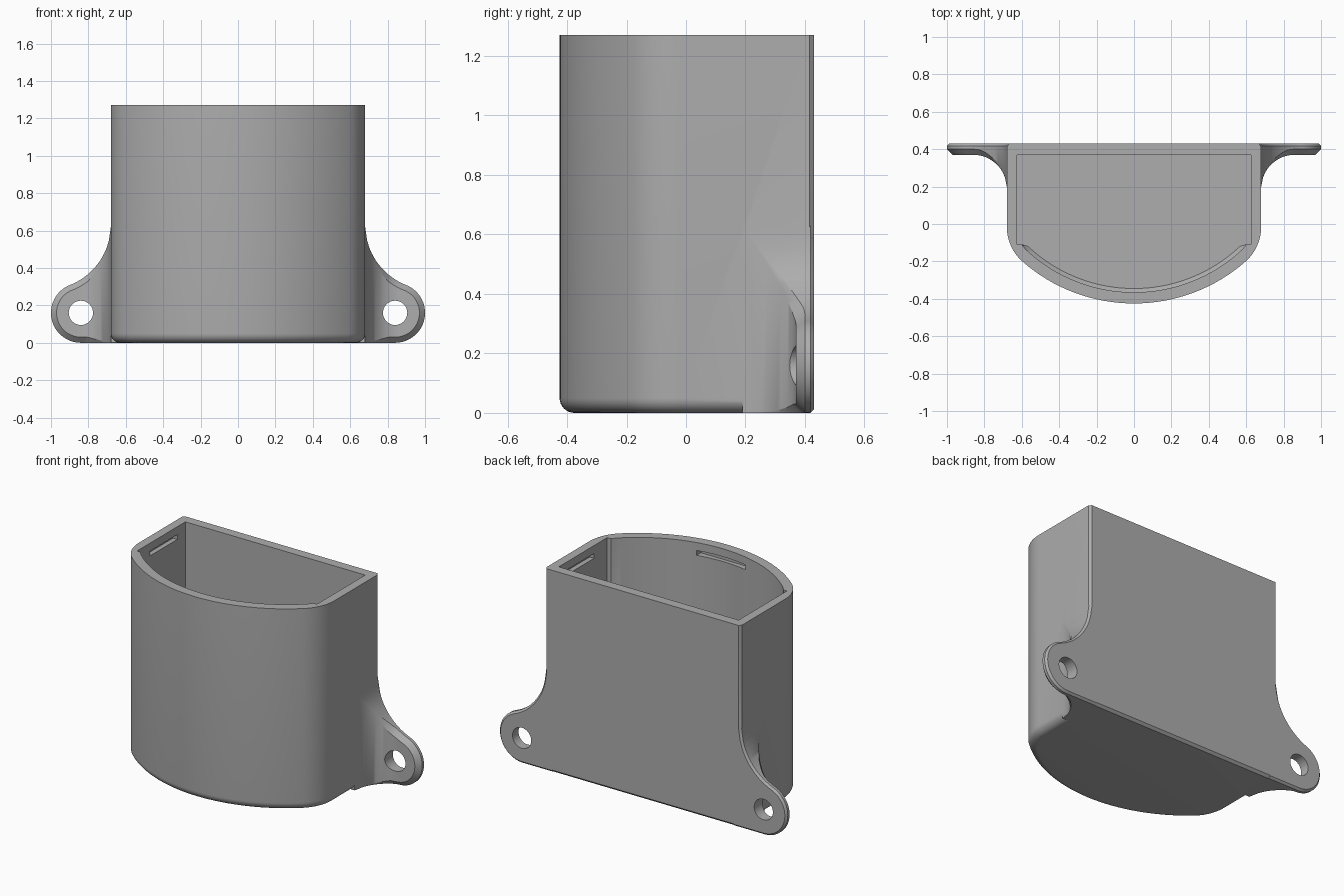
import bpy, bmesh
from math import sin, cos, pi, sqrt, atan2

cube = bpy.data.objects.get("Cube")
if cube:
    bpy.data.objects.remove(cube)

grey = bpy.data.materials.new("matte grey")
grey.use_nodes = True
colour = (0.42, 0.42, 0.42, 1)
grey.diffuse_color = colour
grey.node_tree.nodes["Principled BSDF"].inputs["Base Color"].default_value = colour

HEIGHT, HALF, BACK = 1.27, 0.68, 0.43
ARC_Y, ARC_R, CORNER_R = 0.48, 0.905, 0.25


def loft(name, rings):
    """Closed solid through rings of equal point count."""
    bm = bmesh.new()
    loops = [[bm.verts.new(p) for p in ring] for ring in rings]
    n = len(loops[0])
    for a, b in zip(loops, loops[1:]):
        for i in range(n):
            j = (i + 1) % n
            bm.faces.new((a[i], a[j], b[j], b[i]))
    bm.faces.new(loops[0])
    bm.faces.new(loops[-1])
    bmesh.ops.remove_doubles(bm, verts=bm.verts, dist=1e-5)
    bmesh.ops.dissolve_degenerate(bm, edges=bm.edges, dist=1e-5)
    bmesh.ops.recalc_face_normals(bm, faces=bm.faces)
    mesh = bpy.data.meshes.new(name)
    bm.to_mesh(mesh)
    bm.free()
    mesh.materials.append(grey)
    obj = bpy.data.objects.new(name, mesh)
    bpy.context.collection.objects.link(obj)
    return obj


def box(name, x, y, z):
    return loft(name, [[(x[0], y[0], h), (x[1], y[0], h), (x[1], y[1], h), (x[0], y[1], h)] for h in z])


def combine(target, tool, operation):
    """Apply a boolean and drop the tool."""
    mod = target.modifiers.new("join", "BOOLEAN")
    mod.object, mod.operation, mod.solver = tool, operation, "EXACT"
    bpy.context.view_layer.objects.active = target
    bpy.ops.object.modifier_apply(modifier=mod.name)
    bpy.data.objects.remove(tool)


def mirrored(half, z):
    """Full ring from the +x half, listed back to front."""
    return [(x, y, z) for x, y in half] + [(-x, y, z) for x, y in reversed(half) if x > 1e-6]


def body_half(d, back):
    """Outer D outline, inset by d."""
    cx = HALF - CORNER_R
    drop = sqrt((ARC_R - CORNER_R) ** 2 - cx ** 2)
    turn = atan2(drop, cx)
    r, big = CORNER_R - d, ARC_R - d
    pts = [(HALF - d - 0.013, BACK - back), (HALF - d, BACK - 0.015 - back)]
    pts += [(cx + r * cos(turn * i / 12), ARC_Y - drop - r * sin(turn * i / 12)) for i in range(13)]
    for i in range(1, 17):
        a = turn + (pi / 2 - turn) * i / 16
        pts.append((big * cos(a), ARC_Y - big * sin(a)))
    return pts


def cavity_half(r):
    """Inner outline with a small step before the curved front."""
    start = atan2(0.595, 0.6)
    pts = [(0.625, 0.37), (0.625, -0.11), (0.6, -0.11)]
    for i in range(1, 25):
        a = start + (pi / 2 - start) * i / 24
        pts.append((r * cos(a), ARC_Y - r * sin(a)))
    return pts


# Cup with a rounded bottom edge
rings = []
for i in range(9):
    a = pi / 2 * i / 8
    z = 0.05 * (1 - cos(a))
    rings.append(mirrored(body_half(0.05 * (1 - sin(a)), max(0, 0.015 - z)), z))
rings.append(mirrored(body_half(0, 0), HEIGHT))
body = loft("cup_holder", rings)

# Mounting ears: round tab, concave top edge, curved blend into the wall
EAR_X, EAR_R, SWEEP = 0.84, 0.16, 0.345


def ear_edges(x, d):
    r, s = EAR_R - d, SWEEP + d
    bulge = sqrt(max(0, r * r - (x - EAR_X) ** 2))
    low = EAR_R - (bulge if x > EAR_X else r)
    if x > 0.899:
        return low, EAR_R + bulge
    return low, 0.63 - sqrt(max(0, s * s - (HALF + SWEEP - x) ** 2))


def ear_front(x):
    blend = 0.18
    u = min(max(HALF + blend - x, 0), blend)
    return 0.19 + sqrt(max(0, blend ** 2 - u ** 2))


def ear(side):
    sections, steps = [], 48
    for k in range(steps + 1):
        t = sin(pi / 2 * k / steps)
        low, high = [], []
        x0 = 0.63 + (1 - 0.63) * t
        c = 0.03 * min(max((x0 - HALF) / 0.14, 0.02), 1)
        for layer, d in enumerate((0.012, 0, 0, c)):
            x = 0.63 + (1 - d - 0.63) * t
            f = ear_front(x)
            y = (BACK, BACK - 0.012, f + c, f)[layer]
            lo, hi = ear_edges(x, d)
            low.append((side * x, y, lo))
            high.append((side * x, y, hi))
        sections.append(low + high[::-1])
    return loft("ear", sections)


for side in (1, -1):
    combine(body, ear(side), "UNION")
    # Screw hole
    hole = loft("hole", [[(side * EAR_X + 0.065 * cos(a * pi / 16), y, EAR_R + 0.065 * sin(a * pi / 16))
                          for a in range(32)] for y in (0.1, 0.6)])
    combine(body, hole, "DIFFERENCE")

# Hollow interior with a softened front floor edge
cavity = loft("cavity", [mirrored(cavity_half(r), z) for r, z in
                         ((0.825, 0.06), (0.831, 0.066), (0.845, 0.08), (0.845, 1.4))])
combine(body, cavity, "DIFFERENCE")

# Snap slots in both side walls and the front wall
for side in (1, -1):
    xs = sorted((side * 0.6, side * 0.655))
    combine(body, box("side_slot", xs, (0.02, 0.29), (1.19, 1.22)), "DIFFERENCE")
combine(body, box("front_slot", (-0.17, 0.17), (-0.39, -0.3), (1.19, 1.22)), "DIFFERENCE")

bpy.ops.object.select_all(action="DESELECT")
body.select_set(True)
bpy.context.view_layer.objects.active = body
bpy.ops.object.shade_smooth_by_angle(angle=pi / 6)
